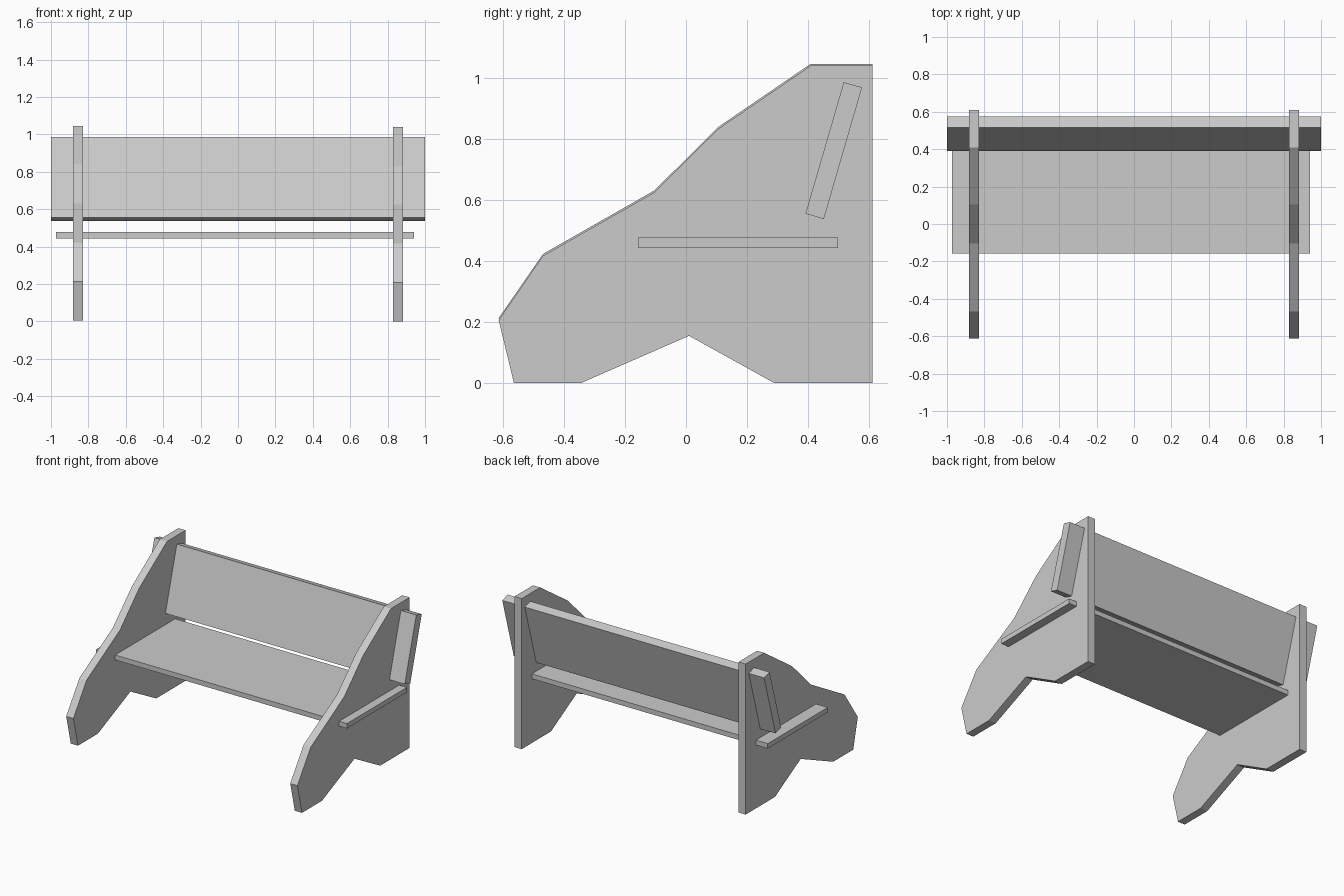
import bpy, bmesh

if "Cube" in bpy.data.objects:
    bpy.data.objects.remove(bpy.data.objects["Cube"])


def extrude_x(name, profile, x0, x1, dz=0.0):
    """Extrude a (y, z) outline between two x positions."""
    bm = bmesh.new()
    face = bm.faces.new([bm.verts.new((x0, y, z + dz)) for y, z in profile])
    res = bmesh.ops.extrude_face_region(bm, geom=[face])
    verts = [g for g in res["geom"] if isinstance(g, bmesh.types.BMVert)]
    bmesh.ops.translate(bm, verts=verts, vec=(x1 - x0, 0, 0))
    bmesh.ops.recalc_face_normals(bm, faces=bm.faces)
    mesh = bpy.data.meshes.new(name)
    bm.to_mesh(mesh)
    bm.free()
    obj = bpy.data.objects.new(name, mesh)
    bpy.context.collection.objects.link(obj)
    return obj


# Side panels: stepped front edge, notched foot; the left one sits slightly higher
side = [(-0.563, 0), (-0.345, 0), (0.01, 0.155), (0.29, 0), (0.61, 0),
        (0.61, 1.039), (0.408, 1.039), (0.105, 0.832), (-0.103, 0.625),
        (-0.468, 0.417), (-0.613, 0.207)]
extrude_x("left_side_panel", side, -0.883, -0.828, 0.006)
extrude_x("right_side_panel", side, 0.828, 0.883)

# Seat board, passing through both panels
extrude_x("seat", [(-0.157, 0.443), (0.498, 0.443), (0.498, 0.477), (-0.157, 0.477)],
          -0.973, 0.942)

# Leaning backrest board
extrude_x("backrest", [(0.391, 0.555), (0.451, 0.537), (0.576, 0.968), (0.516, 0.985)],
          -1.0, 1.0)
